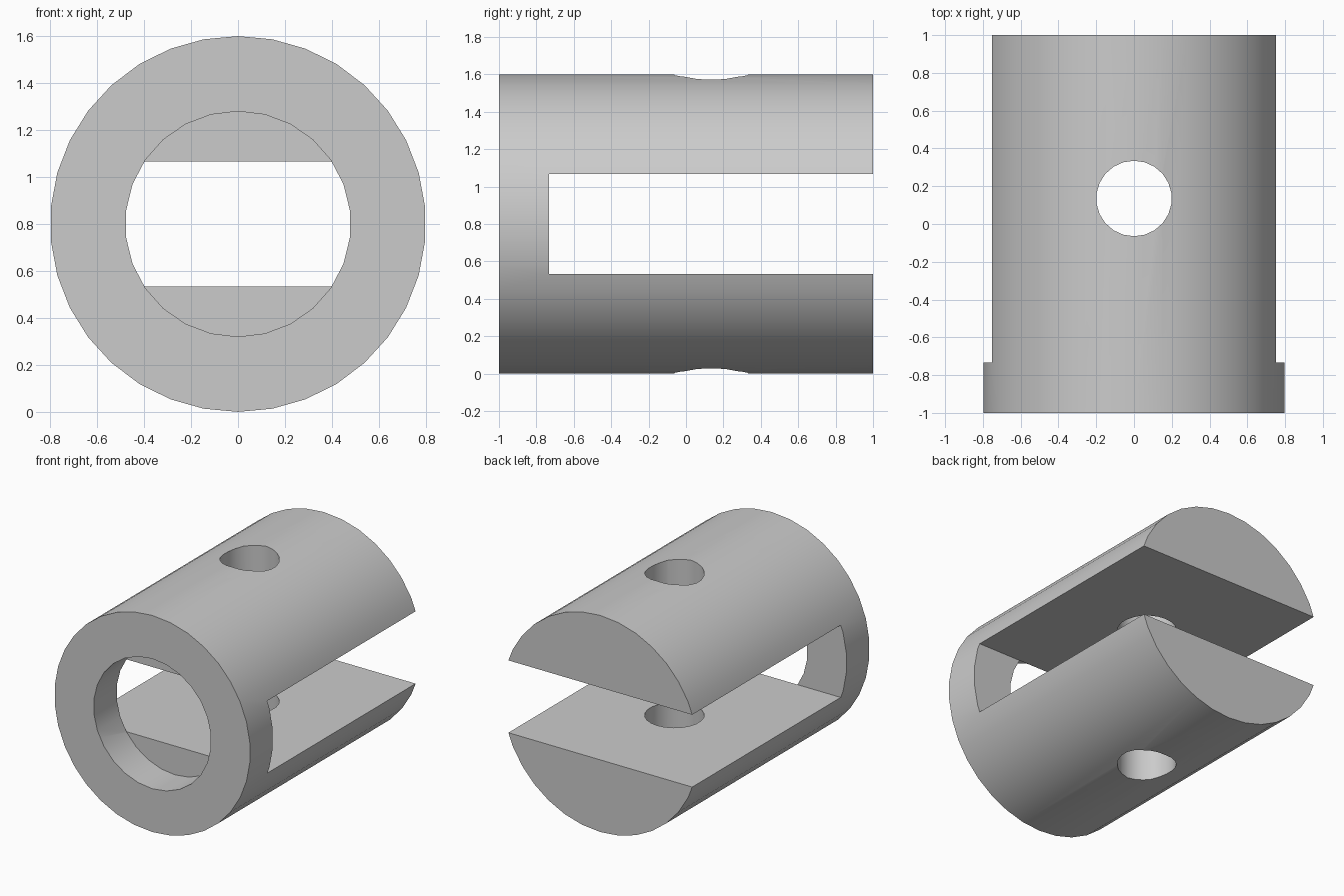
import bpy, math
from mathutils import Matrix

default = bpy.data.objects.get("Cube")
if default:
    bpy.data.objects.remove(default, do_unlink=True)

RADIUS, BORE, PIN = 0.8, 0.48, 0.2
SLOT_HALF = 0.267      # half height of the fork slot
COLLAR_END = -0.733    # where collar and bore stop and the slot begins
PIN_Y = 0.135

steel = bpy.data.materials.new("plain_grey")
steel.use_nodes = True
grey = (0.6, 0.6, 0.6, 1)
steel.diffuse_color = grey
steel.node_tree.nodes["Principled BSDF"].inputs["Base Color"].default_value = grey


def rod(name, radius, sides, start, end):
    """Cylinder along y with a vertex at the very top."""
    bpy.ops.mesh.primitive_cylinder_add(vertices=sides, radius=radius, depth=end - start)
    ob = bpy.context.object
    ob.name = name
    ob.data.transform(Matrix.Translation((0, (start + end) / 2, RADIUS))
                      @ Matrix.Rotation(math.pi / 2, 4, 'X'))
    return ob


def cut(body, cutter):
    """Subtract a helper from the body, then remove the helper."""
    cutter.hide_render = True
    mod = body.modifiers.new("cut", 'BOOLEAN')
    mod.operation, mod.solver, mod.object = 'DIFFERENCE', 'EXACT', cutter
    bpy.context.view_layer.objects.active = body
    bpy.ops.object.modifier_apply(modifier=mod.name)
    bpy.data.objects.remove(cutter, do_unlink=True)


# Round body
body = rod("fork_coupling", RADIUS, 34, -1, 1)

# Slot that splits the rear into two jaws
bpy.ops.mesh.primitive_cube_add(size=1)
slot = bpy.context.object
slot.name = "slot_cutter"
slot.data.transform(Matrix.Translation((0, COLLAR_END + 1, RADIUS))
                    @ Matrix.Diagonal((2, 2, 2 * SLOT_HALF, 1)))
cut(body, slot)

# Bore through the front collar
cut(body, rod("bore_cutter", BORE, 26, -1.2, COLLAR_END))

# Vertical pin hole through both jaws
bpy.ops.mesh.primitive_cylinder_add(vertices=22, radius=PIN, depth=3)
pin = bpy.context.object
pin.name = "pin_cutter"
pin.data.transform(Matrix.Translation((0, PIN_Y, RADIUS)))
cut(body, pin)

# Finish: one colour, smooth round walls with sharp rims
body.data.materials.clear()
body.data.materials.append(steel)
bpy.ops.object.select_all(action='DESELECT')
body.select_set(True)
bpy.context.view_layer.objects.active = body
bpy.ops.object.shade_smooth_by_angle(angle=math.radians(30))
